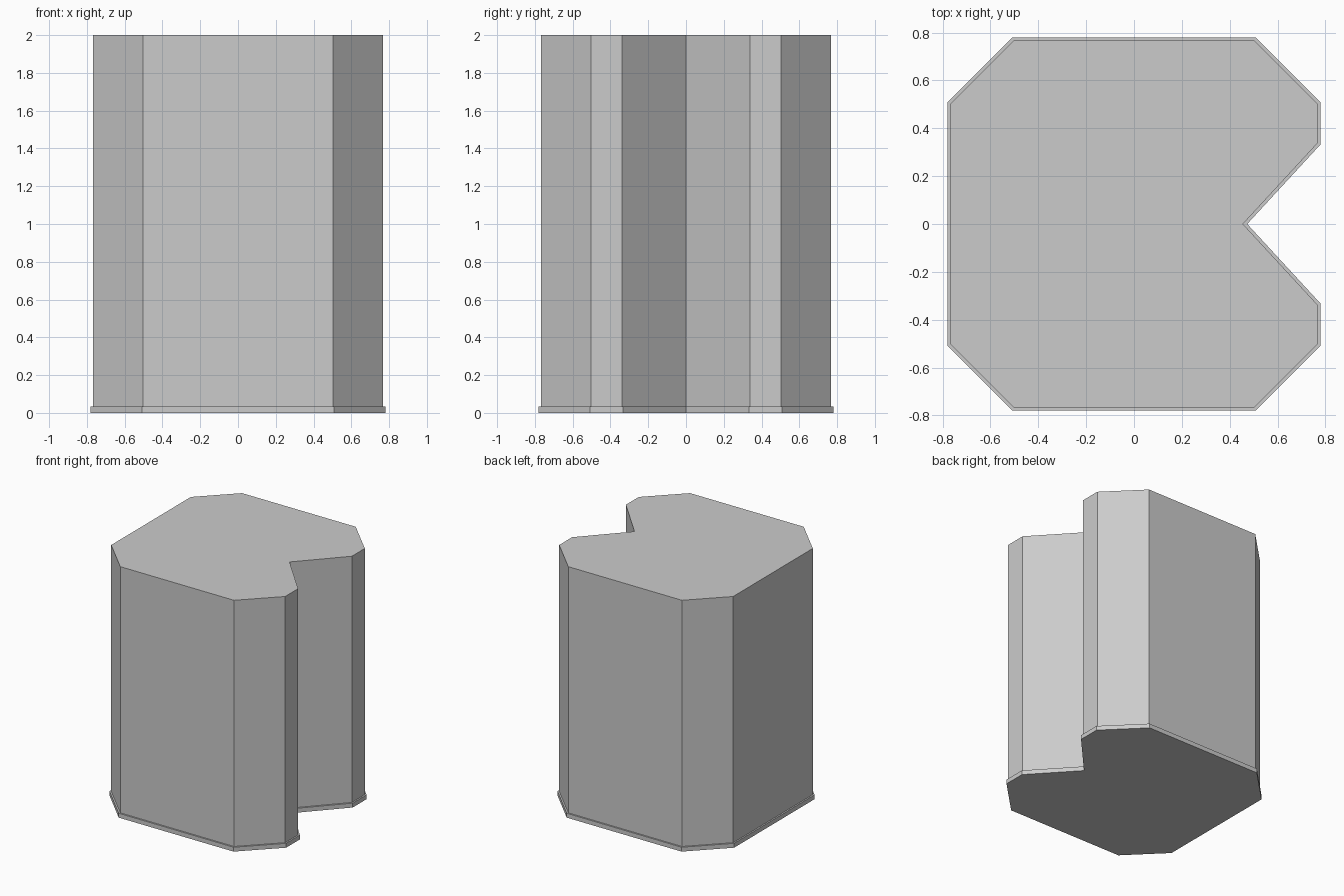
import bpy, bmesh

if "Cube" in bpy.data.objects:
    bpy.data.objects.remove(bpy.data.objects["Cube"])


def outline(half, chamfer, notch_y, notch_x):
    """Chamfered square with a V notch in the +x side, mirrored about y = 0."""
    lower = [(-half, -chamfer), (-chamfer, -half), (chamfer, -half),
             (half, -chamfer), (half, -notch_y)]
    upper = [(x, -y) for x, y in reversed(lower)]
    return lower + [(notch_x, 0)] + upper


base = outline(0.78, 0.507, 0.333, 0.473)
shaft = outline(0.768, 0.502, 0.339, 0.455)

# Stacked outlines: base plinth, ledge, then the tall shaft
levels = [(base, 0), (base, 0.035), (shaft, 0.035), (shaft, 2)]

bm = bmesh.new()
rings = [[bm.verts.new((x, y, z)) for x, y in profile] for profile, z in levels]
count = len(base)
for low, high in zip(rings, rings[1:]):
    for i in range(count):
        j = (i + 1) % count
        bm.faces.new((low[i], low[j], high[j], high[i]))

# Bottom and top caps
bm.faces.new(rings[0][::-1])
bm.faces.new(rings[-1])

mesh = bpy.data.meshes.new("notched_pillar")
bm.to_mesh(mesh)
bm.free()
pillar = bpy.data.objects.new("notched_pillar", mesh)
bpy.context.collection.objects.link(pillar)
